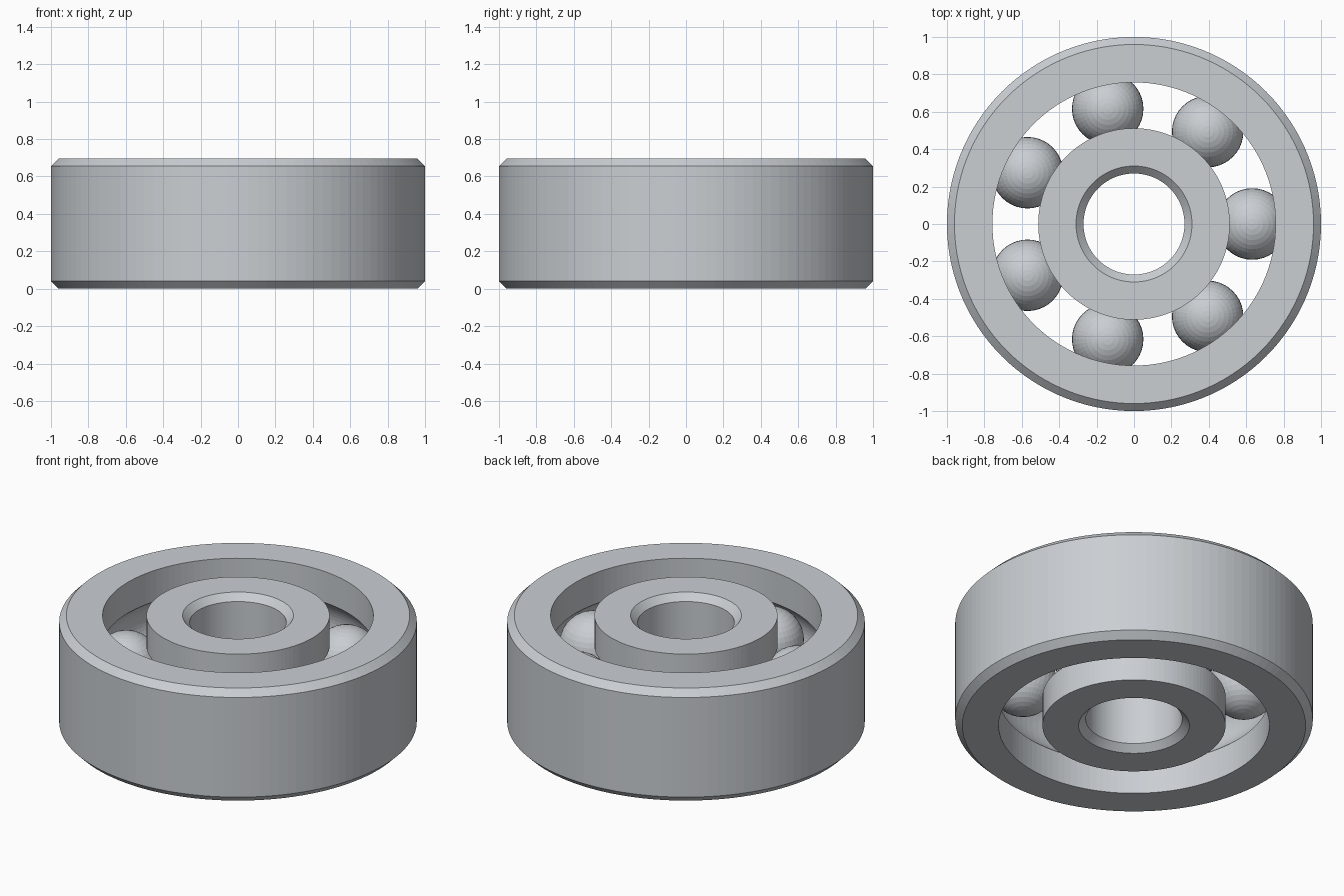
import bpy, bmesh
from math import sin, cos, asin, pi, tau
from mathutils import Matrix

HEIGHT = 0.695
MID = HEIGHT / 2
CHAMFER = 0.04
PITCH = 0.632        # radius of the circle the balls sit on
GROOVE = 0.2         # radius of the raceway section
BALL = 0.191
BALLS = 7
SIDES = 120

cube = bpy.data.objects.get("Cube")
if cube:
    bpy.data.objects.remove(cube, do_unlink=True)

steel = bpy.data.materials.new("steel_grey")
steel.use_nodes = True
colour = (0.59, 0.62, 0.65, 1)
steel.diffuse_color = colour
steel.node_tree.nodes["Principled BSDF"].inputs["Base Color"].default_value = colour


def add_object(name, bm):
    mesh = bpy.data.meshes.new(name)
    bm.to_mesh(mesh)
    bm.free()
    mesh.materials.append(steel)
    obj = bpy.data.objects.new(name, mesh)
    bpy.context.collection.objects.link(obj)
    return obj


def raceway(wall, side, steps=16):
    """Arc of the ball groove, from bottom to top, cut into a wall radius."""
    half = pi / 2 - asin(abs(wall - PITCH) / GROOVE)
    angles = [half * (2 * i / steps - 1) for i in range(steps + 1)]
    return [(PITCH + side * GROOVE * cos(a), MID + GROOVE * sin(a)) for a in angles]


def ring(name, plain, wall, side):
    """Lathe a ring: chamfered plain wall on one side, grooved wall on the other."""
    inset = plain - side * CHAMFER
    profile = [(inset, 0), (wall, 0), *raceway(wall, side), (wall, HEIGHT),
               (inset, HEIGHT), (plain, HEIGHT - CHAMFER), (plain, CHAMFER)]
    bm = bmesh.new()
    verts = [bm.verts.new((r, 0, z)) for r, z in profile]
    edges = [bm.edges.new((v, verts[i - 1])) for i, v in enumerate(verts)]
    bmesh.ops.spin(bm, geom=verts + edges, cent=(0, 0, 0), axis=(0, 0, 1),
                   angle=tau, steps=SIDES, use_merge=True)
    bmesh.ops.remove_doubles(bm, verts=bm.verts, dist=0.0001)
    bmesh.ops.recalc_face_normals(bm, faces=bm.faces)
    return add_object(name, bm)


# Outer and inner races
ring("outer_ring", 1.0, 0.757, 1)
ring("inner_ring", 0.27, 0.512, -1)

# Balls, evenly spaced around the raceway
for i in range(BALLS):
    angle = tau * i / BALLS
    bm = bmesh.new()
    bmesh.ops.create_uvsphere(
        bm, u_segments=40, v_segments=20, radius=BALL,
        matrix=Matrix.Translation((PITCH * cos(angle), PITCH * sin(angle), MID)))
    add_object(f"ball_{i + 1}", bm)
